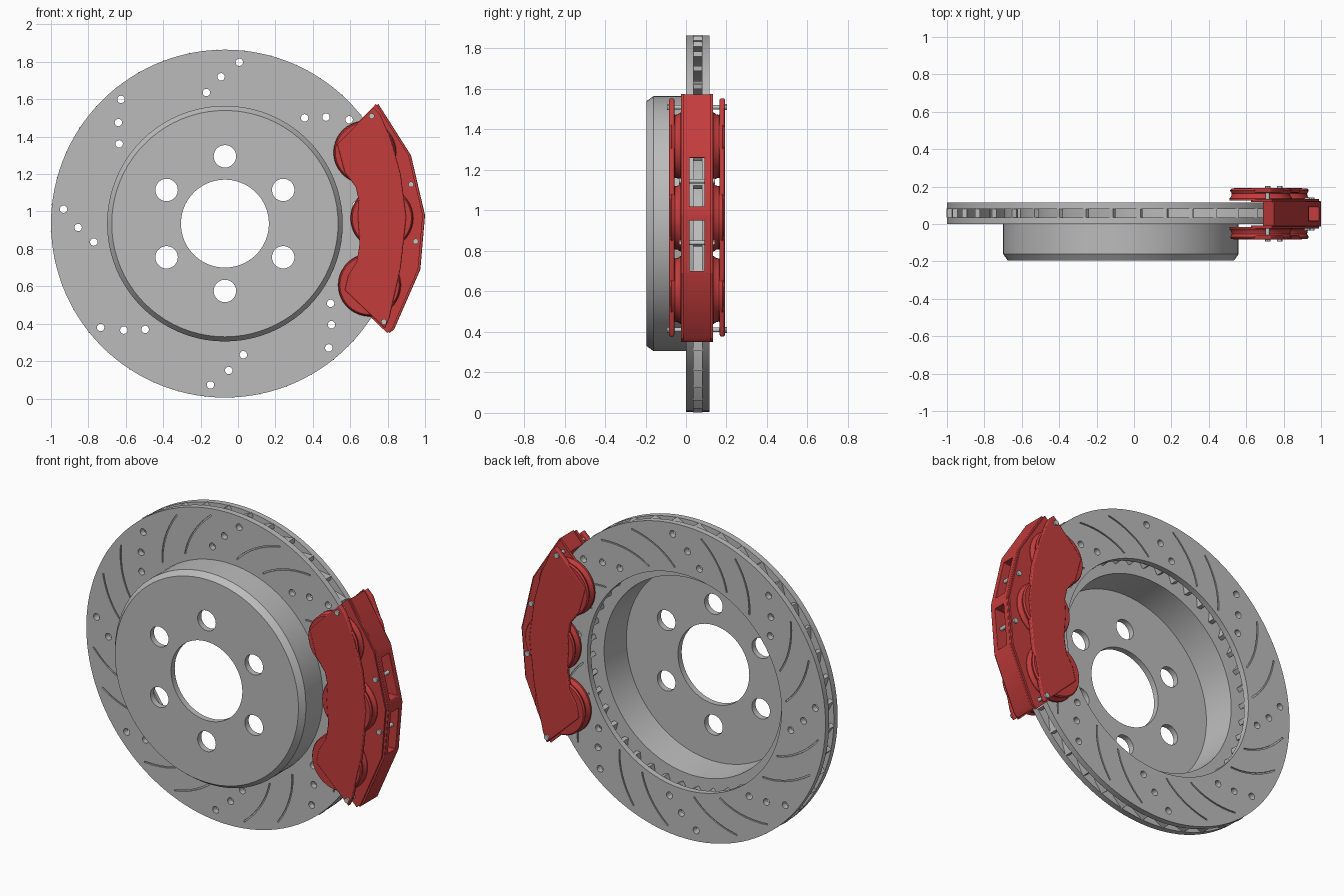
import bpy, bmesh, math
from mathutils import Vector, Matrix

if "Cube" in bpy.data.objects:
    bpy.data.objects.remove(bpy.data.objects["Cube"], do_unlink=True)

CX, CZ = -0.07, 0.935      # disc axis
MID = 0.0545               # middle plane of the disc thickness


def material(name, colour):
    m = bpy.data.materials.new(name)
    m.use_nodes = True
    m.diffuse_color = (*colour, 1)
    m.node_tree.nodes["Principled BSDF"].inputs["Base Color"].default_value = (*colour, 1)
    return m


STEEL = material("grey steel", (0.5, 0.5, 0.5))
RED = material("caliper red", (0.55, 0.045, 0.045))
PIN = material("bright pin steel", (0.53, 0.57, 0.57))


def finish(name, bm, mat):
    bmesh.ops.recalc_face_normals(bm, faces=bm.faces)
    mesh = bpy.data.meshes.new(name)
    bm.to_mesh(mesh)
    bm.free()
    mesh.materials.append(mat)
    ob = bpy.data.objects.new(name, mesh)
    bpy.context.collection.objects.link(ob)
    return ob


def activate(ob):
    bpy.ops.object.select_all(action='DESELECT')
    ob.select_set(True)
    bpy.context.view_layer.objects.active = ob


def smooth(ob):
    activate(ob)
    bpy.ops.object.shade_smooth_by_angle(angle=math.radians(30))


def add_prism(bm, pts, y0, y1):
    """Extrude an outline in x and z along y."""
    face = bm.faces.new([bm.verts.new((x, y0, z)) for x, z in pts])
    new = bmesh.ops.extrude_face_region(bm, geom=[face])["geom"]
    verts = [v for v in new if isinstance(v, bmesh.types.BMVert)]
    bmesh.ops.translate(bm, verts=verts, vec=(0, y1 - y0, 0))


def add_lathe(bm, profile, steps, cx=CX, cz=CZ):
    """Turn a closed (radius, y) profile about an axis along y."""
    vs = [bm.verts.new((cx + r, y, cz)) for r, y in profile]
    es = [bm.edges.new((a, b)) for a, b in zip(vs, vs[1:] + vs[:1])]
    bmesh.ops.spin(bm, geom=vs + es, cent=(cx, 0, cz), axis=(0, 1, 0),
                   angle=math.tau, steps=steps)
    bmesh.ops.remove_doubles(bm, verts=bm.verts, dist=1e-5)


def add_rod(bm, x, z, r, y0, y1, n=16):
    add_prism(bm, [(x + r * math.cos(math.tau * i / n), z + r * math.sin(math.tau * i / n))
                   for i in range(n)], y0, y1)


def polar(r, deg):
    a = math.radians(deg)
    return CX + r * math.cos(a), CZ + r * math.sin(a)


def spiral(r, deg):
    """Point on a curved spoke that passes through deg at mid radius."""
    d = r - 0.785
    return polar(r, deg - 81 * d - 90 * d * d)


def add_curved_bar(bm, r0, r1, deg, width, y0, y1, n=8):
    left, right = [], []
    for i in range(n + 1):
        r = r0 + (r1 - r0) * i / n
        p, q = Vector(spiral(r, deg)), Vector(spiral(r + 0.001, deg))
        t = (q - p).normalized()
        side = Vector((-t.y, t.x)) * width / 2
        left.append(p + side)
        right.append(p - side)
    add_prism(bm, left + right[::-1], y0, y1)


def cut(ob, bm):
    cutter = finish("cutter", bm, STEEL)
    cutter.hide_render = True
    mod = ob.modifiers.new("cut", 'BOOLEAN')
    mod.operation, mod.solver, mod.object = 'DIFFERENCE', 'EXACT', cutter
    activate(ob)
    bpy.ops.object.modifier_apply(modifier=mod.name)
    bpy.data.objects.remove(cutter, do_unlink=True)


# Friction plates with drilled holes and curved slots
FRONT, BACK = (0.0, 0.036), (0.08, 0.115)
for name, (y0, y1), inner, face in (("front_disc_plate", FRONT, 0.6, 0.0),
                                    ("back_disc_plate", BACK, 0.64, 0.115)):
    bm = bmesh.new()
    add_lathe(bm, [(inner, y0), (0.93, y0), (0.93, y1), (inner, y1)], 120)
    plate = finish(name, bm, STEEL)
    bm = bmesh.new()
    for k in range(8):
        base = 1.5 + 45 * k
        for r, turn in ((0.866, -6.6), (0.785, 0), (0.708, 6.5)):
            add_rod(bm, *polar(r, base + turn), 0.02, y0 - 0.02, y1 + 0.02)
        for turn in (15, 30):
            add_curved_bar(bm, 0.67, 0.89, base + turn, 0.008, face - 0.007, face + 0.007)
    cut(plate, bm)
    smooth(plate)

# Cooling vanes between the plates
bm = bmesh.new()
for k in range(40):
    add_curved_bar(bm, 0.645, 0.922, 6 + 9 * k, 0.026, 0.034, 0.082)
smooth(finish("cooling_vanes", bm, STEEL))

# Hat with centre bore and six bolt holes
bm = bmesh.new()
add_lathe(bm, [(0.235, -0.195), (0.605, -0.195), (0.63, -0.16), (0.63, 0.036),
               (0.585, 0.036), (0.575, -0.16), (0.235, -0.16)], 80)
hat = finish("disc_hat", bm, STEEL)
bm = bmesh.new()
for k in range(6):
    add_rod(bm, *polar(0.36, 30 + 60 * k), 0.06, -0.25, -0.1, 28)
cut(hat, bm)
smooth(hat)

# Caliper bridge over the rim, with two windows
OUTER = [(0.81, 0.35), (0.835, 0.37), (0.975, 0.69), (1.0, 0.98), (0.925, 1.3), (0.75, 1.575)]
bm = bmesh.new()
add_prism(bm, OUTER + [polar(0.95, 37 - 69 * i / 16) for i in range(17)],
          MID - 0.0675, MID + 0.0675)
bridge = finish("caliper_bridge", bm, RED)
bm = bmesh.new()
for z0, z1 in ((0.7, 0.95), (1.02, 1.26)):
    add_prism(bm, [(0.8, z0), (1.1, z0), (1.1, z1), (0.8, z1)], MID - 0.037, MID + 0.037)
cut(bridge, bm)
bevel = bridge.modifiers.new("soft_edges", 'BEVEL')
bevel.width, bevel.segments = 0.008, 2
smooth(bridge)

# Caliper halves: cover plate, side wall and three piston housings
COVER = [(0.53, 1.36), (0.725, 1.555), (0.76, 1.52), (0.82, 1.38), (0.87, 1.2), (0.9, 0.97),
         (0.87, 0.7), (0.81, 0.43), (0.785, 0.375), (0.57, 0.58), (0.59, 0.66), (0.635, 0.73),
         (0.65, 0.83), (0.64, 0.97), (0.645, 1.06), (0.63, 1.13), (0.57, 1.21)]
WALL = [(x - 0.012, z) for x, z in OUTER] + [polar(0.87, 37 - 69 * i / 12) for i in range(13)]
PISTON = [(0, 0.07), (0.168, 0.07), (0.168, 0.082), (0.158, 0.095), (0.156, 0.108),
          (0.165, 0.125), (0.158, 0.134), (0, 0.134)]
for name, s in (("front", -1), ("back", 1)):
    bm = bmesh.new()
    add_prism(bm, COVER, MID + s * 0.112, MID + s * 0.138)
    cover = finish(name + "_caliper_cover", bm, RED)
    bevel = cover.modifiers.new("soft_edges", 'BEVEL')
    bevel.width, bevel.segments = 0.006, 2
    smooth(cover)

    bm = bmesh.new()
    add_prism(bm, WALL, MID + s * 0.062, MID + s * 0.078)
    finish(name + "_caliper_wall", bm, RED)

    for label, deg in (("lower", -23), ("middle", 2), ("upper", 27)):
        x, z = polar(0.84, deg)
        bm = bmesh.new()
        add_lathe(bm, [(r, MID + s * d) for r, d in PISTON], 40, x, z)
        smooth(finish(f"{name}_{label}_piston_housing", bm, RED))

# Cross pins and end bolts
for name, x, z, half in (("upper_pin", 0.925, 1.145, 0.088), ("lower_pin", 0.95, 0.84, 0.088),
                         ("upper_bolt", 0.715, 1.51, 0.148), ("lower_bolt", 0.78, 0.41, 0.148)):
    bm = bmesh.new()
    add_rod(bm, x, z, 0.011, MID - half, MID + half)
    for s in (-1, 1):
        add_rod(bm, x, z, 0.015, MID + s * (half - 0.014), MID + s * half, 12)
    smooth(finish(name, bm, PIN))
